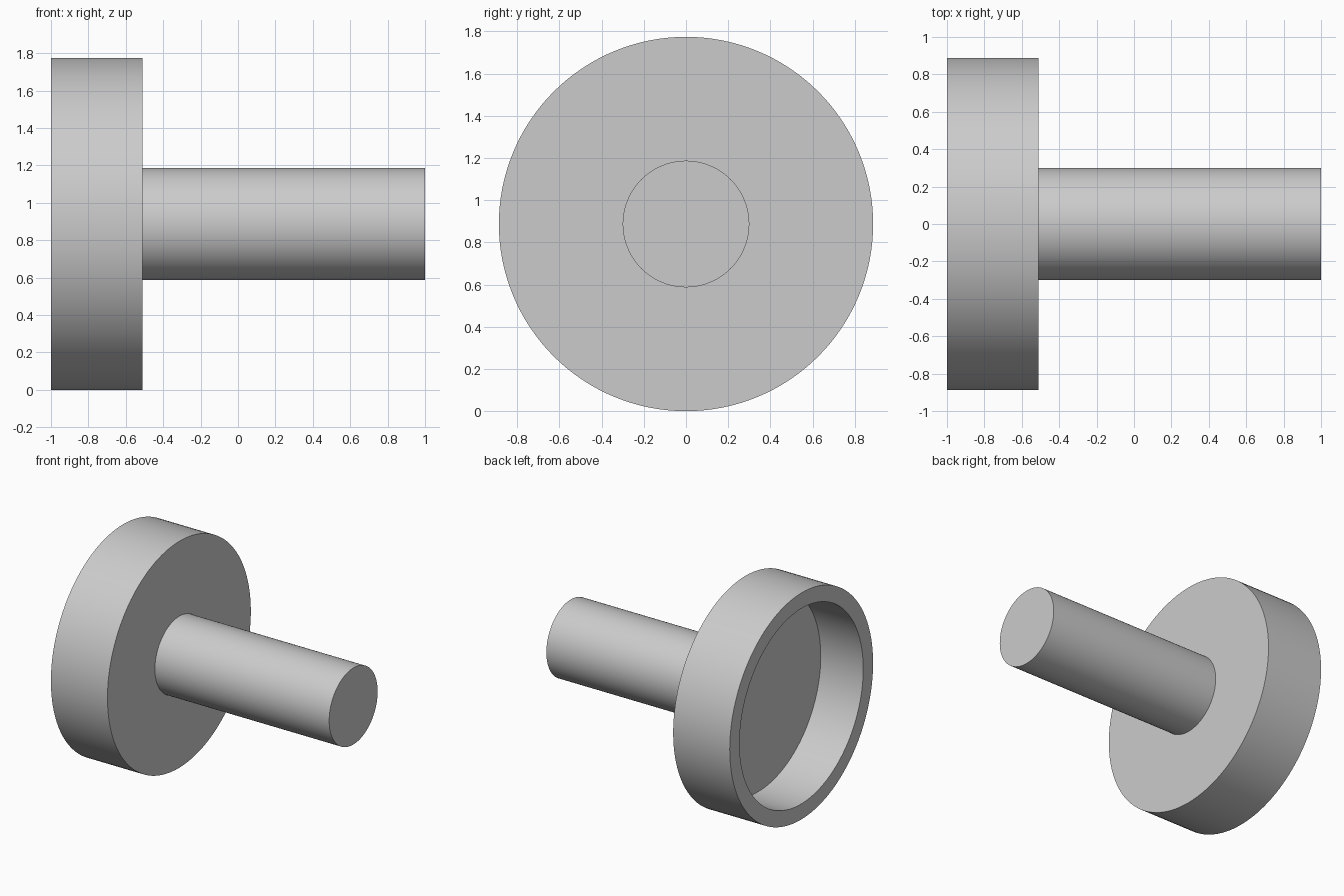
import bpy, bmesh, math
from mathutils import Vector

cube = bpy.data.objects.get("Cube")
if cube:
    bpy.data.objects.remove(cube, do_unlink=True)

RADIUS = 0.887   # outer radius of the cup, also the axis height
WALL = 0.122     # cup wall and floor thickness
SHAFT = 0.30     # shaft radius
STEP = -0.51     # where cup meets shaft

grey = bpy.data.materials.new("plain grey")
grey.use_nodes = True
colour = (0.6, 0.6, 0.6, 1)
grey.diffuse_color = colour
grey.node_tree.nodes["Principled BSDF"].inputs["Base Color"].default_value = colour


def lathe(name, profile, steps=128):
    """Revolve (x, radius) points about the horizontal axis."""
    bm = bmesh.new()
    verts = [bm.verts.new((x, 0, r)) for x, r in profile]
    edges = [bm.edges.new(pair) for pair in zip(verts, verts[1:])]
    bmesh.ops.spin(bm, geom=verts + edges, cent=(0, 0, 0), axis=(1, 0, 0),
                   angle=math.tau, steps=steps, use_merge=False)
    bmesh.ops.remove_doubles(bm, verts=bm.verts, dist=1e-5)
    bmesh.ops.recalc_face_normals(bm, faces=bm.faces)
    bmesh.ops.translate(bm, verts=bm.verts, vec=Vector((0, 0, RADIUS)))
    mesh = bpy.data.meshes.new(name)
    bm.to_mesh(mesh)
    bm.free()
    mesh.materials.append(grey)
    obj = bpy.data.objects.new(name, mesh)
    bpy.context.collection.objects.link(obj)
    bpy.ops.object.select_all(action="DESELECT")
    obj.select_set(True)
    bpy.context.view_layer.objects.active = obj
    bpy.ops.object.shade_smooth_by_angle(angle=math.radians(30))
    return obj


# Hollow cup and solid shaft as one turned piece
lathe("cup_with_shaft", [
    (STEP - WALL, 0), (STEP - WALL, RADIUS - WALL),   # recess floor
    (-1, RADIUS - WALL), (-1, RADIUS),                # rim
    (STEP, RADIUS), (STEP, SHAFT),                    # outer wall, shoulder
    (1, SHAFT), (1, 0),                               # shaft and end cap
])
